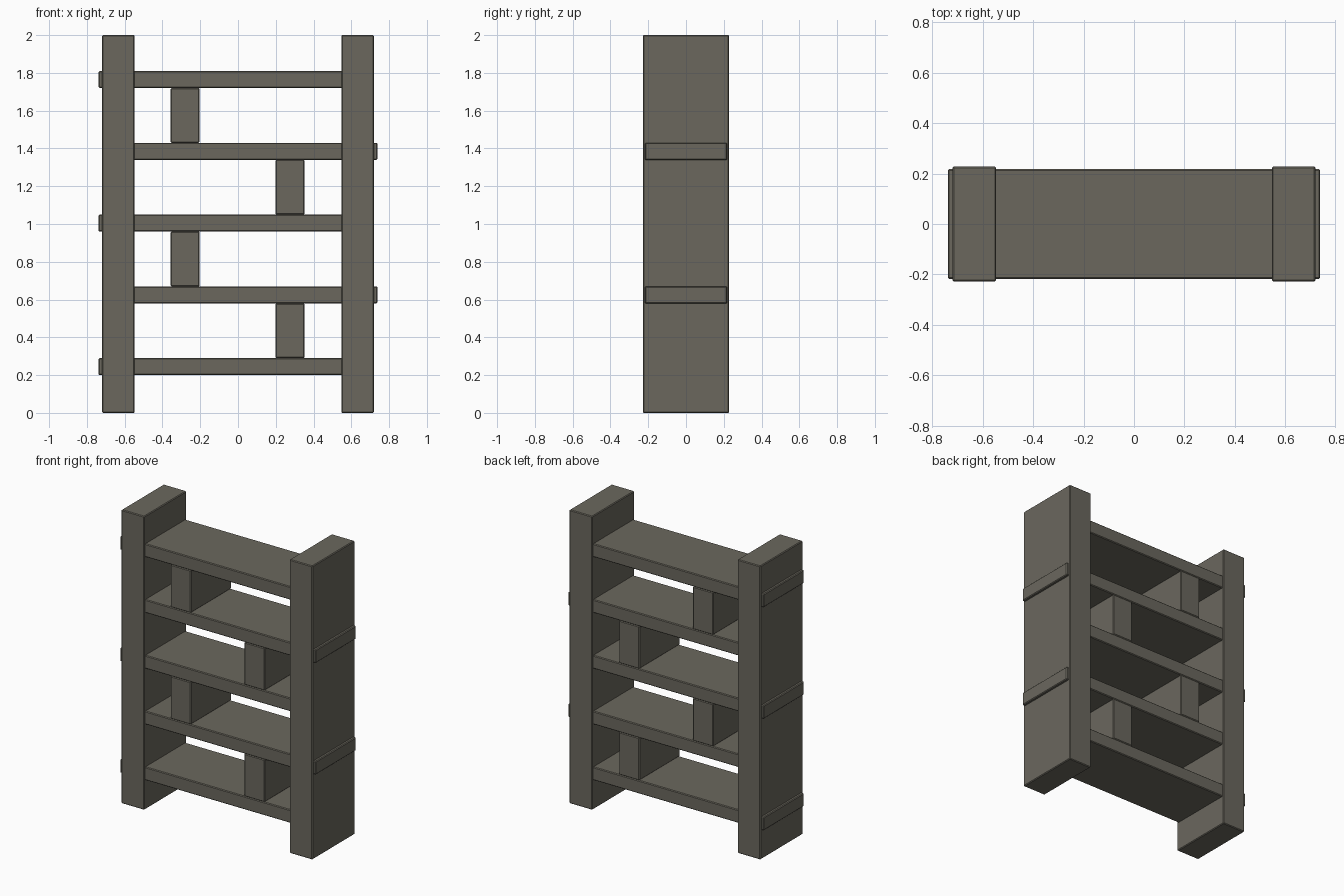
import bpy
import bmesh
from mathutils import Matrix, Vector

cube = bpy.data.objects.get("Cube")
if cube:
    bpy.data.objects.remove(cube, do_unlink=True)

# Single weathered wood colour
wood = bpy.data.materials.new("grey_brown_wood")
wood.use_nodes = True
COLOUR = (0.145, 0.137, 0.111, 1.0)
wood.diffuse_color = COLOUR
bsdf = next(n for n in wood.node_tree.nodes if n.type == 'BSDF_PRINCIPLED')
bsdf.inputs["Base Color"].default_value = COLOUR
bsdf.inputs["Roughness"].default_value = 0.8


def beam(name, lo, hi, bevel=0.005):
    """Box between two corners with slightly eased edges."""
    lo, hi = Vector(lo), Vector(hi)
    bm = bmesh.new()
    bmesh.ops.create_cube(bm, size=1, matrix=Matrix.Diagonal((*(hi - lo), 1)))
    mesh = bpy.data.meshes.new(name)
    bm.to_mesh(mesh)
    bm.free()
    mesh.materials.append(wood)
    obj = bpy.data.objects.new(name, mesh)
    obj.location = (lo + hi) / 2
    bpy.context.collection.objects.link(obj)
    mod = obj.modifiers.new("eased_edges", 'BEVEL')
    mod.width = bevel
    mod.segments = 1
    return obj


DEPTH = 0.218           # half depth of shelves and dividers
SHELF_Z = 0.20          # underside of the lowest shelf
STEP, THICK = 0.38, 0.09

# Side uprights
for side, s in (("right", -1), ("left", 1)):
    xs = sorted((s * 0.547, s * 0.72))
    beam(f"{side}_upright", (xs[0], -0.228, 0), (xs[1], 0.228, 2))

# Shelves, each with a tenon through alternating uprights
for i in range(5):
    z = SHELF_Z + i * STEP
    x0, x1 = (-0.738, 0.60) if i % 2 == 0 else (-0.60, 0.738)
    beam(f"shelf_{i + 1}", (x0, -DEPTH, z), (x1, DEPTH, z + THICK))

# Staggered dividers between the shelves
for i in range(4):
    z = SHELF_Z + i * STEP + THICK
    x = 0.276 if i % 2 == 0 else -0.28
    beam(f"divider_{i + 1}", (x - 0.077, -DEPTH, z),
         (x + 0.077, DEPTH, z + STEP - THICK))
